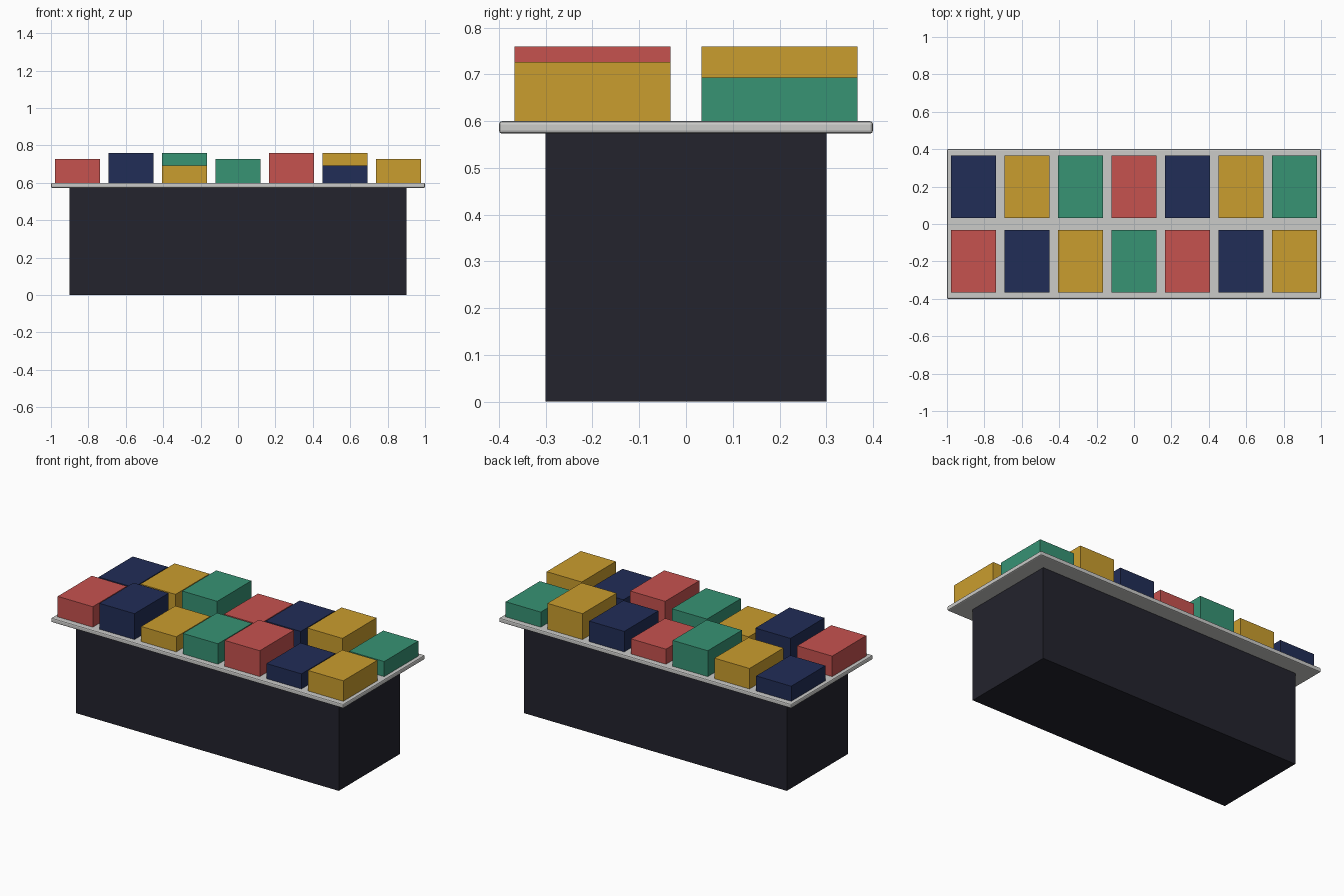
import bpy

if "Cube" in bpy.data.objects:
    bpy.data.objects.remove(bpy.data.objects["Cube"])


def material(name, rgb):
    """Flat colour from 8-bit sRGB."""
    m = bpy.data.materials.new(name)
    lin = [((c / 255 + 0.055) / 1.055) ** 2.4 for c in rgb]
    m.diffuse_color = (*lin, 1)
    m.use_nodes = True
    m.node_tree.nodes["Principled BSDF"].inputs["Base Color"].default_value = m.diffuse_color
    return m


charcoal = material("charcoal", (35, 35, 45))
pale_grey = material("pale_grey", (203, 203, 201))
red = material("red", (198, 82, 79))
navy = material("navy", (33, 45, 87))
gold = material("gold", (202, 157, 46))
green = material("green", (55, 147, 116))


def box(name, x, y, z0, z1, width, depth, mat):
    bpy.ops.mesh.primitive_cube_add(size=1, location=(x, y, (z0 + z1) / 2))
    ob = bpy.context.object
    ob.name = name
    ob.scale = (width, depth, z1 - z0)
    bpy.ops.object.transform_apply(location=False, rotation=False, scale=True)
    ob.data.materials.append(mat)
    return ob


TOP = 0.6
SLAB = 0.0267

# Table body and overhanging top with softened edges
box("table_base", 0, 0, 0, TOP - SLAB, 1.8, 0.6, charcoal)
top = box("table_top", 0, 0, TOP - SLAB, TOP, 2.0, 0.8, pale_grey)
bevel = top.modifiers.new("soft_edges", "BEVEL")
bevel.width = 0.0067
bevel.segments = 2

# Two rows of stacks, cycling through four colours and three heights
colours = [red, navy, gold, green]
heights = [0.0933, 0.1267, 0.16]
for row, (y, first_height) in enumerate([(-0.2, 1), (0.2, 0)]):
    for col in range(7):
        x = -1 + (col + 0.5) * 2 / 7
        h = heights[(col + first_height) % 3]
        box(f"stack_{row + 1}_{col + 1}", x, y, TOP, TOP + h,
            0.24, 0.3333, colours[(col + row) % 4])
